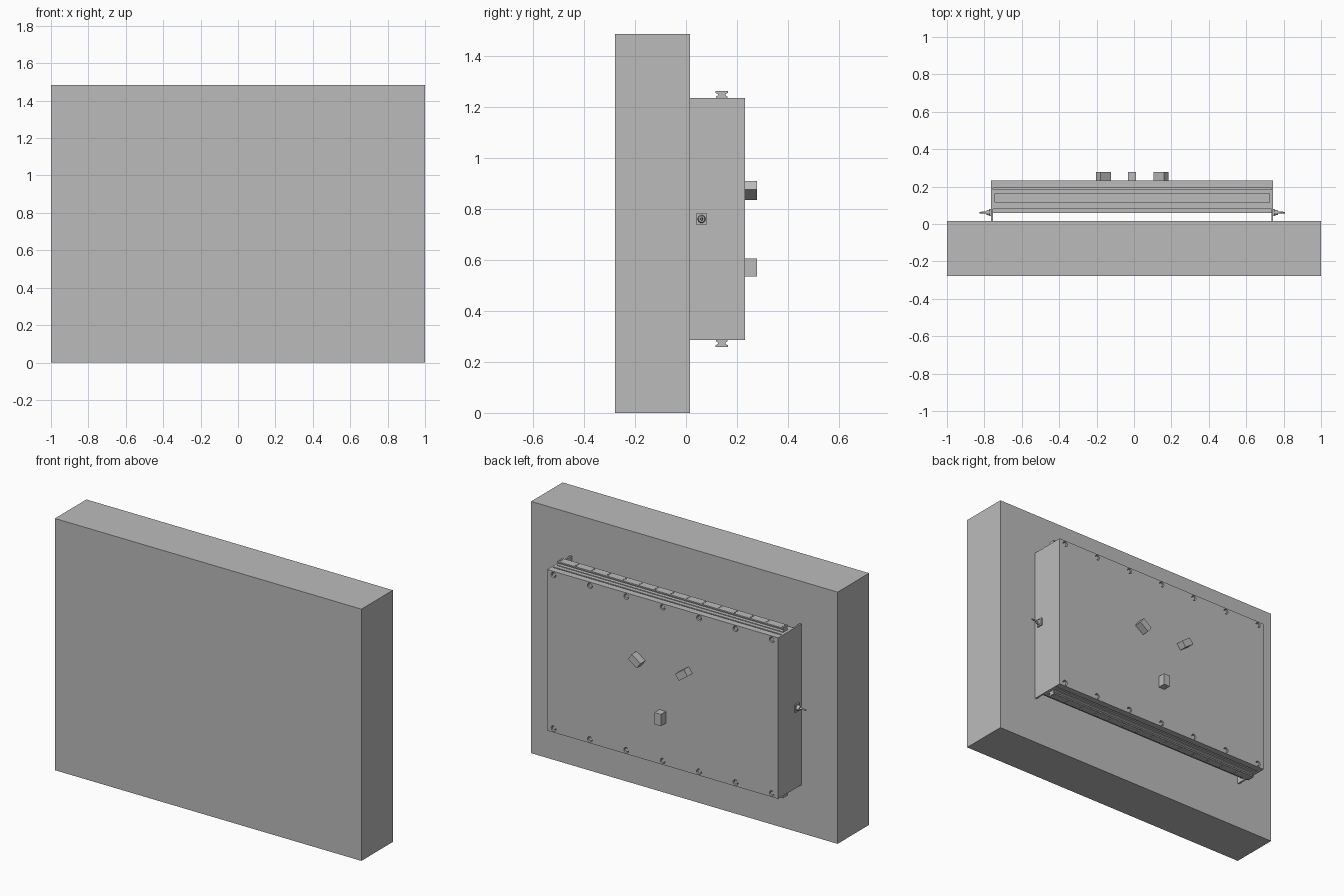
import bpy, bmesh, math
from mathutils import Matrix, Vector

cube = bpy.data.objects.get("Cube")
if cube:
    bpy.data.objects.remove(cube, do_unlink=True)

grey = bpy.data.materials.new("plain grey")
grey.use_nodes = True
grey.diffuse_color = (0.5, 0.5, 0.5, 1)
grey.node_tree.nodes["Principled BSDF"].inputs["Base Color"].default_value = (0.5, 0.5, 0.5, 1)

MID_X, MID_Z = -0.01, 0.76      # middle of the unit mounted on the slab
HALF_X, HALF_Z = 0.754, 0.475
BACK = 0.232                    # outer face of the unit
WALL = 0.015                    # rear face of the slab


def finish(name, bm, smooth=False):
    bmesh.ops.recalc_face_normals(bm, faces=bm.faces)
    mesh = bpy.data.meshes.new(name)
    bm.to_mesh(mesh)
    bm.free()
    obj = bpy.data.objects.new(name, mesh)
    bpy.context.collection.objects.link(obj)
    mesh.materials.append(grey)
    if smooth:
        bpy.ops.object.select_all(action='DESELECT')
        obj.select_set(True)
        bpy.context.view_layer.objects.active = obj
        bpy.ops.object.shade_smooth_by_angle()
    return obj


def add_box(bm, lo, hi, turn=0):
    lo, hi = Vector(lo), Vector(hi)
    place = Matrix.Translation((lo + hi) / 2) @ Matrix.Rotation(turn, 4, 'Y')
    bmesh.ops.create_cube(bm, size=1, matrix=place @ Matrix.Diagonal((*(hi - lo), 1)))


def add_rod(bm, centre, axis, radius, length, sides=16, tip=None):
    turn = Vector((0, 0, 1)).rotation_difference(Vector(axis)).to_matrix().to_4x4()
    bmesh.ops.create_cone(bm, cap_ends=True, segments=sides, radius1=radius,
                          radius2=radius if tip is None else tip, depth=length,
                          matrix=Matrix.Translation(centre) @ turn)


def add_extrusion(bm, points, x0, x1):
    face = bm.faces.new([bm.verts.new((x0, y, z)) for y, z in points])
    moved = bmesh.ops.extrude_face_region(bm, geom=[face])["geom"]
    bmesh.ops.translate(bm, vec=(x1 - x0, 0, 0),
                        verts=[v for v in moved if isinstance(v, bmesh.types.BMVert)])


def cut(obj, bm):
    cutter = finish("cutter", bm)
    cutter.hide_render = True
    mod = obj.modifiers.new("holes", 'BOOLEAN')
    mod.operation, mod.solver, mod.object = 'DIFFERENCE', 'EXACT', cutter
    graph = bpy.context.evaluated_depsgraph_get()
    mesh = bpy.data.meshes.new_from_object(obj.evaluated_get(graph))
    obj.modifiers.clear()
    obj.data = mesh
    bpy.data.objects.remove(cutter, do_unlink=True)


# Wall slab
bm = bmesh.new()
add_box(bm, (-1, -0.278, 0), (1, WALL, 1.485))
finish("wall_slab", bm)

# Main housing with long grooves along the top and bottom
upper = [(0.06, 0.465), (0.08, 0.465), (0.08, 0.475), (0.185, 0.475), (0.185, 0.465),
         (0.193, 0.465), (0.193, 0.475), (BACK, 0.475)]
outline = [(y, MID_Z + z) for y, z in upper] + [(y, MID_Z - z) for y, z in reversed(upper)]
bm = bmesh.new()
add_extrusion(bm, outline, MID_X - HALF_X + 0.01, MID_X + HALF_X - 0.01)
housing = finish("housing", bm)

# Side panels reaching back to the slab
for side, name in ((1, "left_panel"), (-1, "right_panel")):
    xs = sorted((MID_X + side * HALF_X, MID_X + side * (HALF_X - 0.01)))
    bm = bmesh.new()
    add_box(bm, (xs[0], WALL, MID_Z - HALF_Z), (xs[1], BACK, MID_Z + HALF_Z))
    finish(name, bm)

# Counterbored screws along both long edges
spots = [(MID_X + 0.2375 * (i - 3), MID_Z + s * 0.453) for i in range(7) for s in (1, -1)]
bm = bmesh.new()
for x, z in spots:
    add_rod(bm, (x, BACK, z), (0, 1, 0), 0.016, 0.03)
cut(housing, bm)
bm = bmesh.new()
for x, z in spots:
    add_rod(bm, (x, BACK - 0.011, z), (0, 1, 0), 0.011, 0.012)
finish("cover_screws", bm, smooth=True)

# Guide rails with paired mounting holes
half = [(0.022, -0.002), (0.022, 0.005), (0.014, 0.010), (0.014, 0.015),
        (0.024, 0.019), (0.024, 0.027)]
profile = half + [(-y, z) for y, z in reversed(half)]
for side, name in ((1, "top_rail"), (-1, "bottom_rail")):
    bm = bmesh.new()
    add_extrusion(bm, [(0.14 + y, MID_Z + side * (HALF_Z + z)) for y, z in profile],
                  MID_X - 0.737, MID_X + 0.737)
    rail = finish(name, bm)
    bm = bmesh.new()
    for i in range(15):
        for y in (0.131, 0.149):
            add_rod(bm, (MID_X + 0.1036 * (i - 7), y, MID_Z + side * (HALF_Z + 0.027)),
                    (0, 0, 1), 0.005, 0.012, sides=8)
    cut(rail, bm)

# Three radial blocks on the cover
for angle, name in ((36, "left_block"), (144, "right_block"), (270, "lower_block")):
    a = math.radians(angle)
    x, z = MID_X + 0.19 * math.cos(a), MID_Z + 0.19 * math.sin(a)
    bm = bmesh.new()
    add_box(bm, (x - 0.035, BACK - 0.002, z - 0.021), (x + 0.035, 0.278, z + 0.021), turn=-a)
    finish(name, bm)

# Side connectors with a projecting pin
for side, name in ((1, "left_connector"), (-1, "right_connector")):
    edge = MID_X + side * HALF_X
    xs = sorted((edge - side * 0.002, edge + side * 0.008))
    bm = bmesh.new()
    add_box(bm, (xs[0], 0.042, MID_Z - 0.023), (xs[1], 0.08, MID_Z + 0.023))
    add_rod(bm, (edge + side * 0.016, 0.061, MID_Z), (side, 0, 0), 0.016, 0.018, tip=0.012)
    add_rod(bm, (edge + side * 0.042, 0.061, MID_Z), (side, 0, 0), 0.006, 0.04, tip=0.004)
    finish(name, bm, smooth=True)
